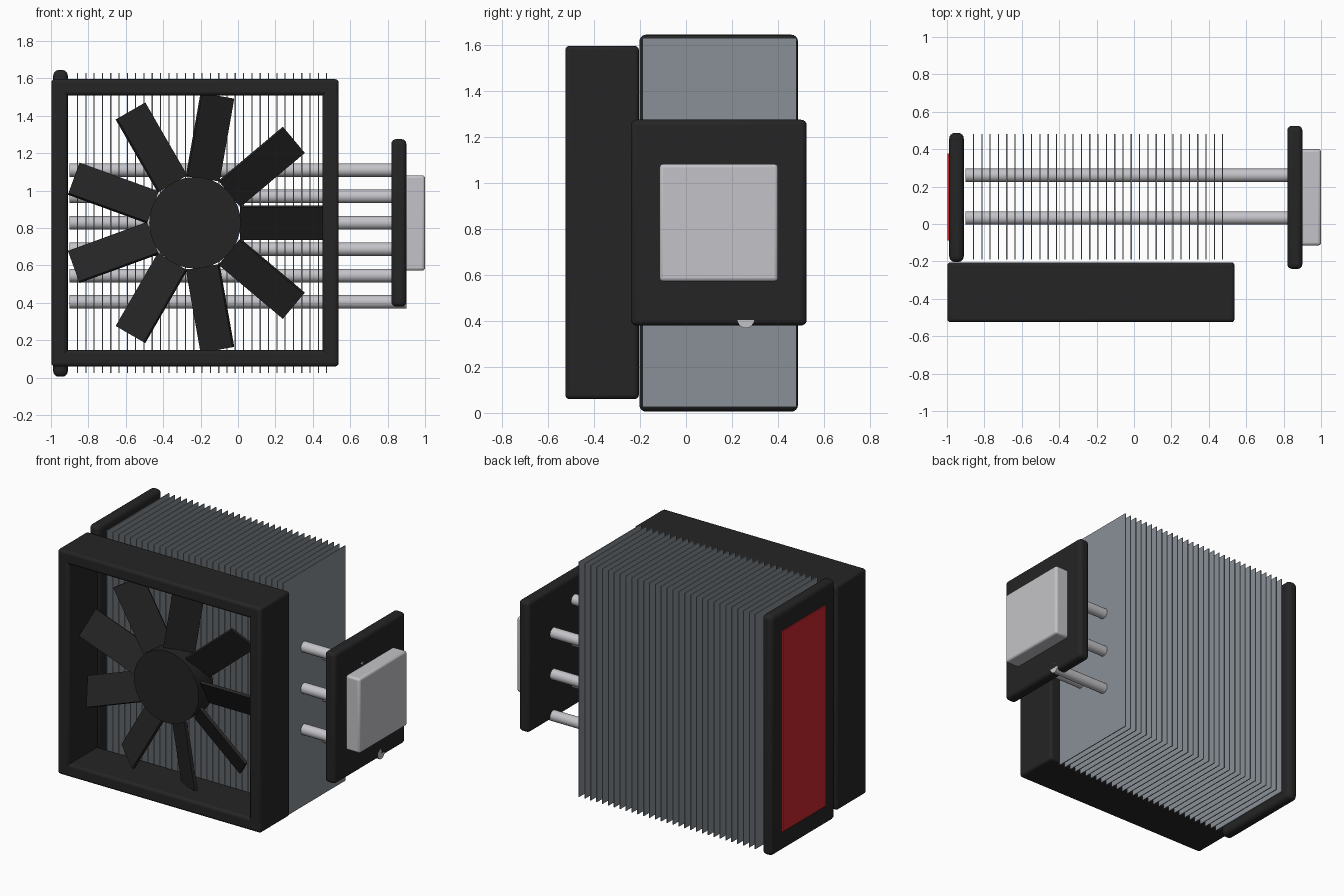
import bpy
import math
from mathutils import Matrix, Vector

cube = bpy.data.objects.get("Cube")
if cube:
    bpy.data.objects.remove(cube, do_unlink=True)


def material(name, rgb, metallic=0.0):
    m = bpy.data.materials.new(name)
    m.use_nodes = True
    color = (*rgb, 1)
    m.diffuse_color = color
    m.node_tree.nodes["Principled BSDF"].inputs["Base Color"].default_value = color
    return m


black = material("black plastic", (0.018, 0.018, 0.018))
silver = material("silver metal", (0.55, 0.55, 0.58))
fin_grey = material("fin grey", (0.25, 0.28, 0.31))
red = material("red panel", (0.6, 0.02, 0.03))


def finish(obj, name, mat, bevel, segments):
    obj.name = name
    obj.data.materials.append(mat)
    if bevel:
        mod = obj.modifiers.new("rounded edges", "BEVEL")
        mod.width = bevel
        mod.segments = segments
        mod.limit_method = "ANGLE"
        bpy.ops.object.shade_smooth_by_angle(angle=math.radians(40))
    return obj


def box(name, x, y, z, mat, bevel=0, segments=3):
    """Box given by its (low, high) range on each axis."""
    ranges = (x, y, z)
    bpy.ops.mesh.primitive_cube_add(size=1, location=[sum(r) / 2 for r in ranges])
    obj = bpy.context.object
    obj.data.transform(Matrix.Diagonal([r[1] - r[0] for r in ranges] + [1]))
    return finish(obj, name, mat, bevel, segments)


def cylinder(name, radius, depth, location, rotation, mat):
    bpy.ops.mesh.primitive_cylinder_add(vertices=32, radius=radius, depth=depth,
                                        location=location, rotation=rotation)
    bpy.ops.object.shade_smooth_by_angle(angle=math.radians(40))
    return finish(bpy.context.object, name, mat, 0, 1)


# Square fan frame
fan_x, fan_y, fan_z = -0.23, -0.365, 0.828
half, bar = 0.768, 0.087
depth = (-0.525, -0.205)
for side, name in ((-1, "right"), (1, "left")):
    edge = sorted((fan_x + side * half, fan_x + side * (half - bar)))
    box("frame_" + name, edge, depth, (fan_z - half, fan_z + half), black, 0.018)
for side, name in ((-1, "bottom"), (1, "top")):
    edge = sorted((fan_z + side * half, fan_z + side * (half - bar)))
    box("frame_" + name, (fan_x - half, fan_x + half), depth, edge, black, 0.018)

# Fan hub and nine pitched blades
center = Vector((fan_x, fan_y, fan_z))
cylinder("fan_hub", 0.245, 0.16, center, (math.pi / 2, 0, 0), black)
for i in range(9):
    blade = box("fan_blade", (0.24, 0.69), (-0.01, 0.01), (-0.1, 0.1), black)
    offset = Matrix.Translation(blade.location)
    spin = Matrix.Rotation(-i * math.tau / 9, 4, "Y")
    pitch = Matrix.Rotation(math.radians(30), 4, "X")
    blade.matrix_world = Matrix.Translation(center) @ spin @ pitch @ offset

# Stack of thin cooling fins
for i in range(31):
    x = -0.858 + i * 0.0444
    box("cooling_fin", (x - 0.003, x + 0.003), (-0.19, 0.48), (0.025, 1.63), fin_grey)

# Heat pipes, staggered between two rows
for i in range(6):
    y = 0.26 if i % 2 == 0 else 0.032
    cylinder("heat_pipe", 0.036, 1.8, (0, y, 0.405 + i * 0.141),
             (0, math.pi / 2, 0), silver)

# End cover with its coloured panel
box("end_cover", (-0.988, -0.91), (-0.203, 0.487), (0.005, 1.645), black, 0.03, 4)
box("cover_panel", (-0.996, -0.987), (-0.087, 0.378), (0.14, 1.51), red)

# Mounting base and contact block
box("base_plate", (0.82, 0.9), (-0.24, 0.525), (0.38, 1.275), black, 0.025, 4)
box("contact_block", (0.89, 1.0), (-0.115, 0.4), (0.572, 1.082), silver, 0.015)
